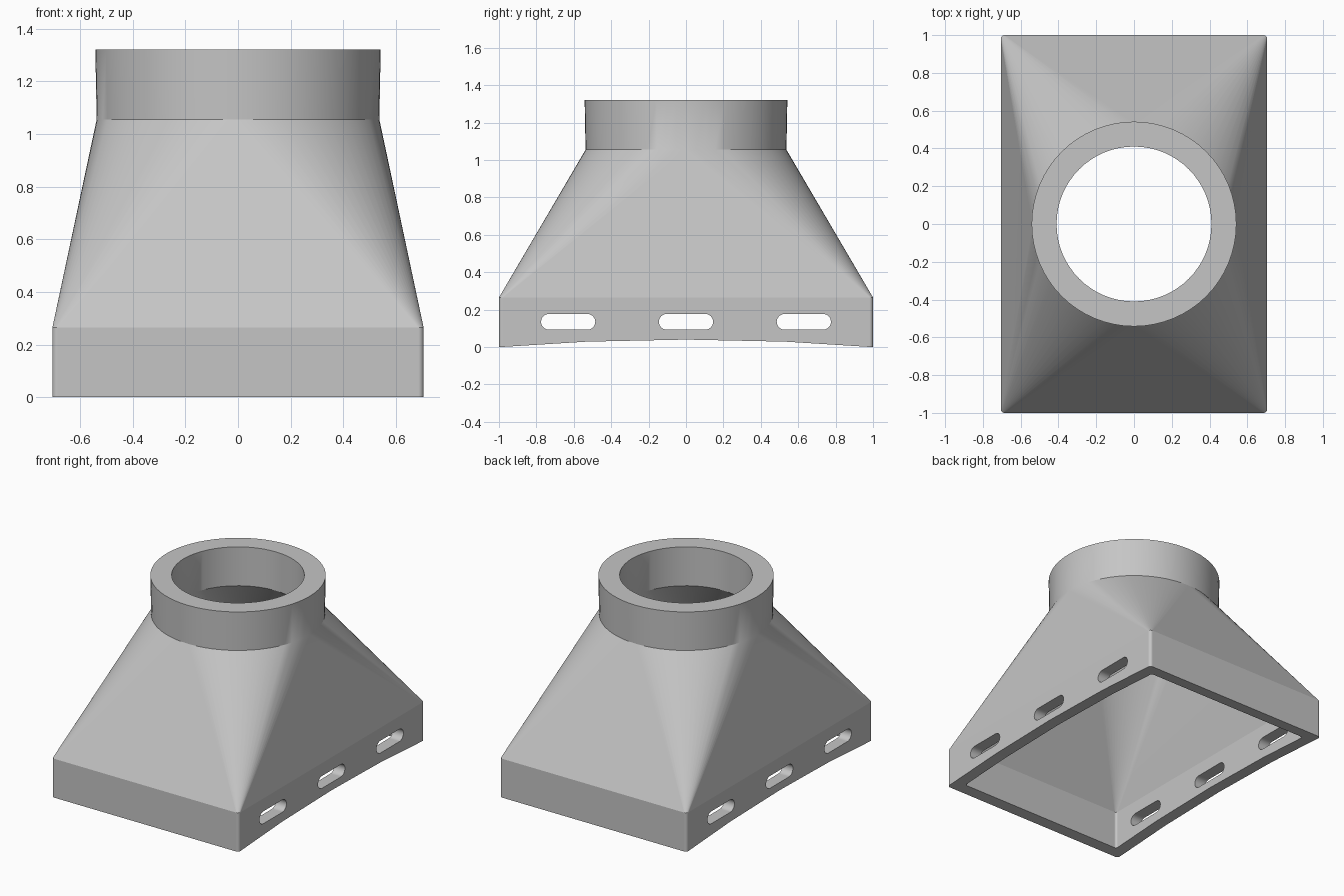
import bpy, bmesh, math
from math import cos, sin, pi

if "Cube" in bpy.data.objects:
    bpy.data.objects.remove(bpy.data.objects["Cube"])

STEPS = 16          # segments per quarter turn
WALL_TOP, NECK, TOP = 0.265, 1.055, 1.32

grey = bpy.data.materials.new("plain grey")
grey.use_nodes = True
colour = (0.56, 0.56, 0.56, 1)
grey.diffuse_color = colour
grey.node_tree.nodes["Principled BSDF"].inputs["Base Color"].default_value = colour


def ring(bm, hx, hy, r, z):
    """Rounded rectangle; becomes a circle when hx = hy = r."""
    verts = []
    for q, (sx, sy) in enumerate([(1, 1), (-1, 1), (-1, -1), (1, -1)]):
        for i in range(STEPS + 1):
            a = (q + i / STEPS) * pi / 2
            verts.append(bm.verts.new((sx * (hx - r) + r * cos(a),
                                       sy * (hy - r) + r * sin(a), z)))
    return verts


def finish(bm, name):
    bmesh.ops.remove_doubles(bm, verts=bm.verts, dist=1e-4)
    bmesh.ops.recalc_face_normals(bm, faces=bm.faces)
    mesh = bpy.data.meshes.new(name)
    bm.to_mesh(mesh)
    bm.free()
    obj = bpy.data.objects.new(name, mesh)
    bpy.context.collection.objects.link(obj)
    mesh.materials.append(grey)
    return obj


def prism(name, outline, x):
    """Extrude a (y, z) outline across the whole width."""
    bm = bmesh.new()
    face = bm.faces.new([bm.verts.new((-x, y, z)) for y, z in outline])
    new = bmesh.ops.extrude_face_region(bm, geom=[face])["geom"]
    bmesh.ops.translate(bm, vec=(2 * x, 0, 0),
                        verts=[v for v in new if isinstance(v, bmesh.types.BMVert)])
    return finish(bm, name)


# Hollow hood: outer skin going up, inner skin coming back down
bm = bmesh.new()
sections = [(0.705, 1.0, 0.02, 0), (0.705, 1.0, 0.02, WALL_TOP),
            (0.537, 0.537, 0.537, NECK), (0.542, 0.542, 0.542, TOP),
            (0.41, 0.41, 0.41, TOP), (0.41, 0.41, 0.41, NECK),
            (0.625, 0.92, 0.015, WALL_TOP), (0.625, 0.92, 0.015, 0)]
rings = [ring(bm, *s) for s in sections]
for low, high in zip(rings, rings[1:] + rings[:1]):
    for i in range(len(low)):
        j = (i + 1) % len(low)
        bm.faces.new((low[i], low[j], high[j], high[i]))
hood = finish(bm, "duct_hood")

# Cutters: shallow arch under the base and three slots through the side walls
arch = [(-1.1, -0.2), (1.1, -0.2), (1.1, -0.006), (0.98, 0.001), (0.53, 0.029),
        (0, 0.04), (-0.53, 0.029), (-0.98, 0.001), (-1.1, -0.006)]
cutters = [prism("arch_cutter", arch, 0.9)]
for y in (-0.63, 0, 0.63):
    outline = []
    for side in (1, -1):
        for i in range(13):
            a = -pi / 2 + pi * i / 12
            outline.append((y + side * (0.103 + 0.042 * cos(a)),
                            0.135 + side * 0.042 * sin(a)))
    cutters.append(prism("slot_cutter", outline, 0.9))

bpy.context.view_layer.objects.active = hood
for cutter in cutters:
    mod = hood.modifiers.new("cut", 'BOOLEAN')
    mod.operation, mod.solver, mod.object = 'DIFFERENCE', 'EXACT', cutter
    bpy.ops.object.modifier_apply(modifier=mod.name)
    bpy.data.objects.remove(cutter)

# Smooth shading with crisp fold line above the base wall
bpy.ops.object.select_all(action='DESELECT')
hood.select_set(True)
bpy.ops.object.shade_smooth_by_angle(angle=math.radians(29))
mesh = hood.data
for e in mesh.edges:
    if all(abs(mesh.vertices[v].co.z - WALL_TOP) < 1e-3 for v in e.vertices):
        e.use_edge_sharp = True
weighted = hood.modifiers.new("even_shading", 'WEIGHTED_NORMAL')
weighted.keep_sharp = True
